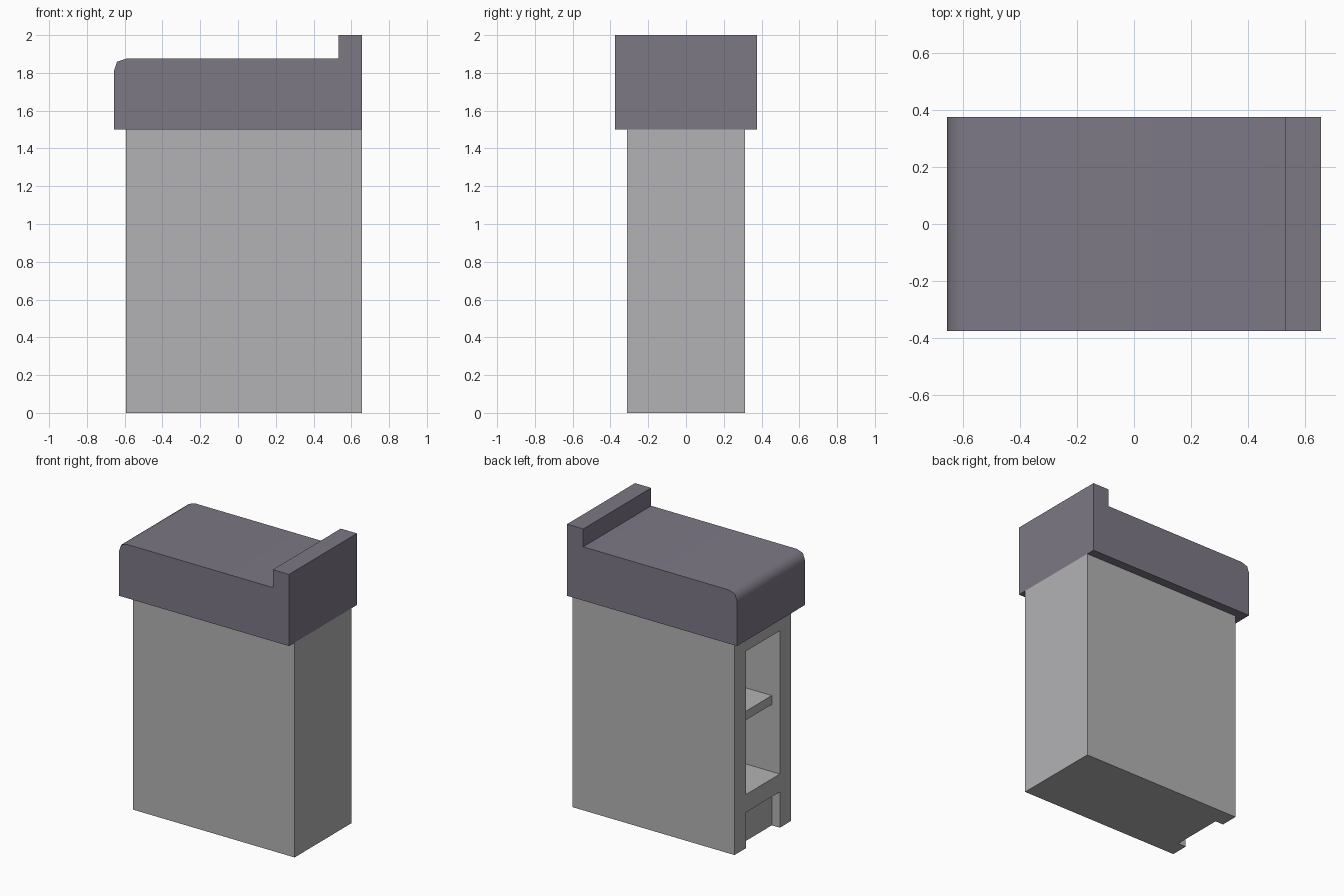
import bpy
import bmesh
import math

U = 1 / 16  # design unit

default = bpy.data.objects.get("Cube")
if default:
    bpy.data.objects.remove(default, do_unlink=True)


def material(name, colour):
    mat = bpy.data.materials.new(name)
    mat.use_nodes = True
    mat.diffuse_color = colour
    mat.node_tree.nodes["Principled BSDF"].inputs["Base Color"].default_value = colour
    return mat


def prism(name, profile, half_depth, mat):
    """Extrude an (x, z) profile along y, all in design units."""
    bm = bmesh.new()
    face = bm.faces.new([bm.verts.new((x * U, -half_depth * U, z * U)) for x, z in profile])
    out = bmesh.ops.extrude_face_region(bm, geom=[face])
    verts = [v for v in out["geom"] if isinstance(v, bmesh.types.BMVert)]
    bmesh.ops.translate(bm, verts=verts, vec=(0, 2 * half_depth * U, 0))
    bmesh.ops.recalc_face_normals(bm, faces=bm.faces)
    mesh = bpy.data.meshes.new(name)
    bm.to_mesh(mesh)
    bm.free()
    mesh.materials.append(mat)
    obj = bpy.data.objects.new(name, mesh)
    bpy.context.collection.objects.link(obj)
    return obj


def box(name, x0, x1, z0, z1, half_depth, mat):
    return prism(name, [(x0, z0), (x1, z0), (x1, z1), (x0, z1)], half_depth, mat)


def cut(target, cutter):
    mod = target.modifiers.new(cutter.name, "BOOLEAN")
    mod.operation = "DIFFERENCE"
    mod.solver = "EXACT"
    mod.object = cutter
    bpy.context.view_layer.objects.active = target
    bpy.ops.object.modifier_apply(modifier=mod.name)
    bpy.data.objects.remove(cutter, do_unlink=True)


grey = material("cabinet grey", (0.45, 0.45, 0.46, 1))
purple = material("countertop purple grey", (0.205, 0.188, 0.235, 1))

# Cabinet with an open compartment and a toe recess in its end
left, right = -9.5, 10.5
cabinet = box("cabinet", left, right, 0, 24, 5, grey)
cut(cabinet, box("compartment_cutter", left - 1, right - 2, 6, 22, 3, grey))
cut(cabinet, box("toe_recess_cutter", left - 1, left + 1, -1, 4, 3, grey))

# Shelf set back from the opening
box("shelf", left + 1, right - 2, 13.5, 14.5, 3, grey)

# Countertop with a rounded edge and a raised ledge
countertop = prism("countertop", [
    (-10.5, 24), (10.5, 24), (10.5, 32), (8.5, 32), (8.5, 30),
    (-9.5, 30), (-10.25, 29.75), (-10.5, 29)], 6, purple)
bpy.ops.object.select_all(action="DESELECT")
countertop.select_set(True)
bpy.context.view_layer.objects.active = countertop
bpy.ops.object.shade_smooth_by_angle(angle=math.radians(60))
